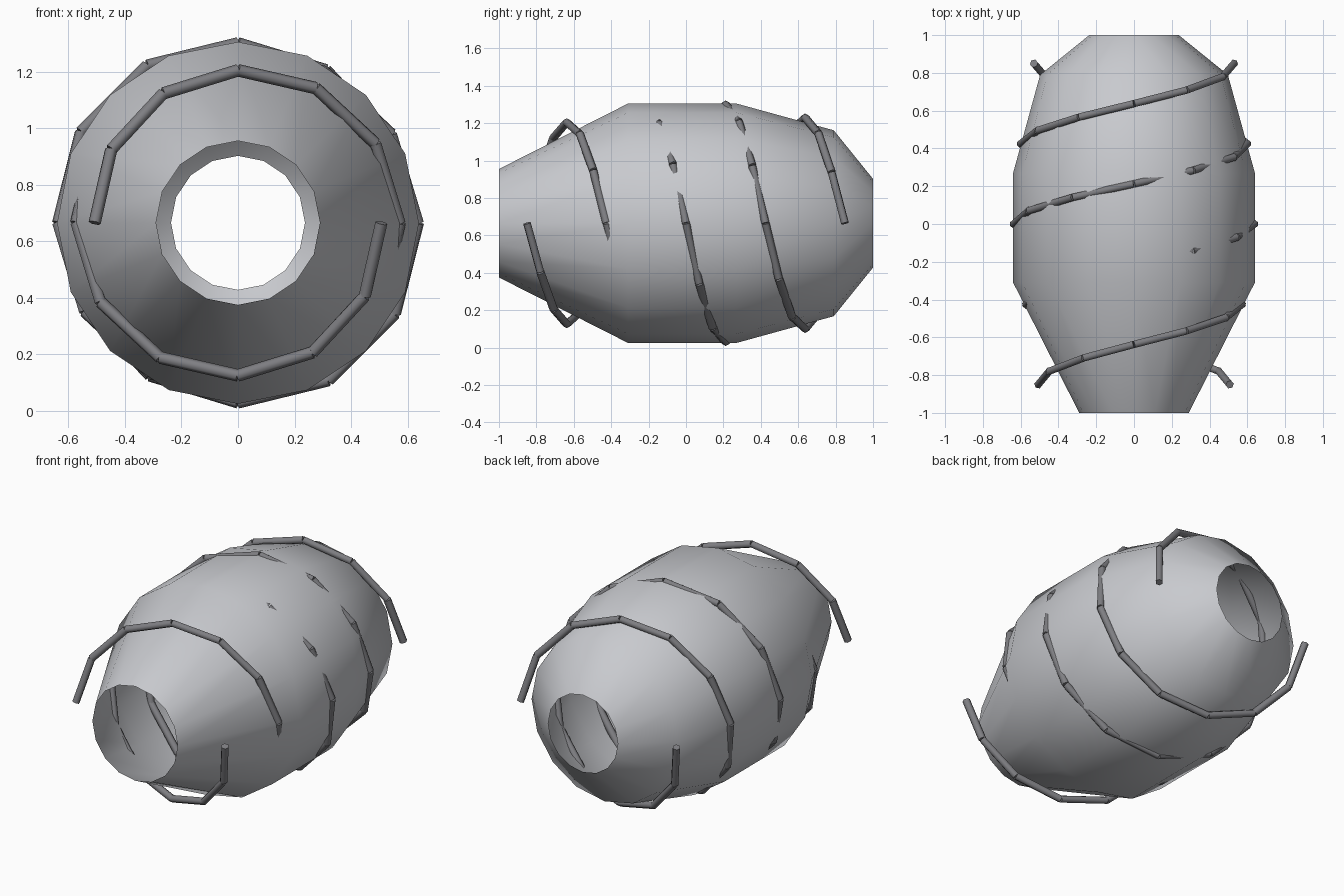
import bpy, bmesh, math
from mathutils import Vector, Matrix

if "Cube" in bpy.data.objects:
    bpy.data.objects.remove(bpy.data.objects["Cube"])

AXIS_Z = 0.665


def material(name, color):
    m = bpy.data.materials.new(name)
    m.diffuse_color = (*color, 1)
    m.use_nodes = True
    m.node_tree.nodes["Principled BSDF"].inputs["Base Color"].default_value = m.diffuse_color
    return m


shell_grey = material("light grey", (0.58, 0.59, 0.62))
fin_grey = material("dark grey", (0.21, 0.21, 0.225))


def finish(bm, name, mat, angle):
    me = bpy.data.meshes.new(name)
    bm.to_mesh(me)
    bm.free()
    me.materials.append(mat)
    ob = bpy.data.objects.new(name, me)
    bpy.context.collection.objects.link(ob)
    bpy.ops.object.select_all(action='DESELECT')
    ob.select_set(True)
    bpy.context.view_layer.objects.active = ob
    bpy.ops.object.shade_smooth_by_angle(angle=math.radians(angle))


# Open barrel shell: (y, radius) profile revolved about the y axis
profile = [(-1, 0.29), (-0.31, 0.64), (0.27, 0.64), (0.79, 0.497), (1, 0.237)]
SIDES = 16
bm = bmesh.new()
rings = []
for y, r in profile:
    angles = [2 * math.pi * i / SIDES for i in range(SIDES)]
    rings.append([bm.verts.new((r * math.cos(a), y, AXIS_Z + r * math.sin(a))) for a in angles])
for a, b in zip(rings, rings[1:]):
    for i in range(SIDES):
        j = (i + 1) % SIDES
        bm.faces.new((a[i], b[i], b[j], a[j]))
bmesh.ops.recalc_face_normals(bm, faces=bm.faces)
if sum(f.normal.dot(f.calc_center_median() - Vector((0, 0, AXIS_Z))) for f in bm.faces) < 0:
    bmesh.ops.reverse_faces(bm, faces=bm.faces)
finish(bm, "drum_shell", shell_grey, 45)


# Two-turn spiral of straight rods, widest just behind the middle
def spiral_point(i, start):
    y = -0.85 + 1.7 * i / 24
    r = min(0.507 + 0.153 * (y + 0.85), 0.642, 0.635 - 0.164 * (y - 0.21))
    a = start - i * math.pi / 6
    return Vector((r * math.cos(a), y, AXIS_Z + r * math.sin(a)))


def spiral(name, start):
    bm = bmesh.new()
    for i in range(24):
        p, q = spiral_point(i, start), spiral_point(i + 1, start)
        d = q - p
        turn = d.to_track_quat('Z', 'Y').to_matrix().to_4x4()
        bmesh.ops.create_cone(bm, cap_ends=True, segments=6, radius1=0.022, radius2=0.022,
                              depth=d.length, matrix=Matrix.Translation((p + q) / 2) @ turn)
    finish(bm, name, fin_grey, 65)


spiral("spiral_fin_a", math.pi)
spiral("spiral_fin_b", 0)
